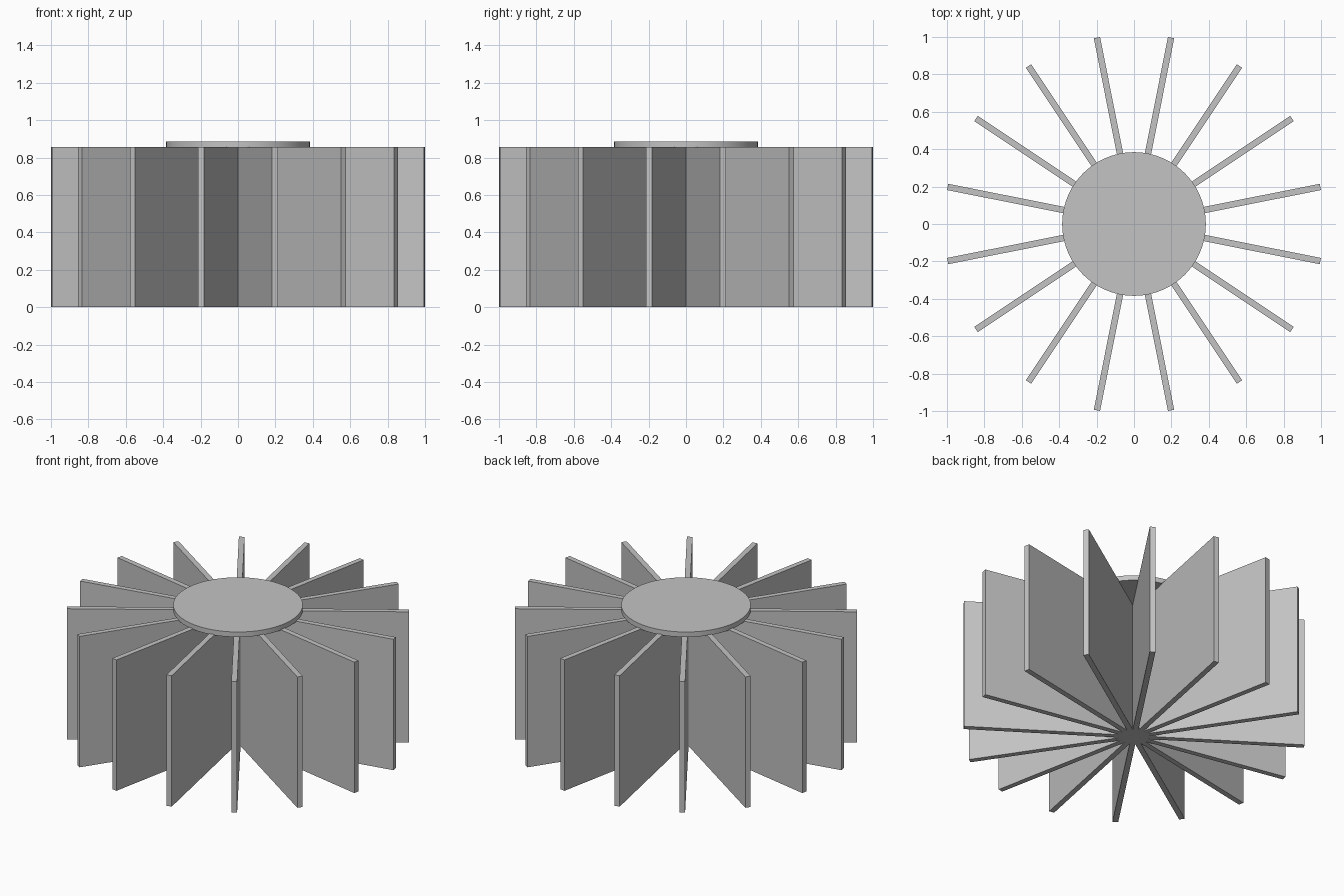
import bpy
from math import radians
from mathutils import Matrix

old = bpy.data.objects.get("Cube")
if old:
    bpy.data.objects.remove(old, do_unlink=True)

FINS = 16
FIN_LENGTH, FIN_THICK, FIN_HEIGHT = 1.016, 0.034, 0.857
DISC_RADIUS, DISC_BOTTOM, DISC_TOP = 0.384, 0.853, 0.886

# Single grey material
grey = bpy.data.materials.new("light grey")
grey.use_nodes = True
colour = (0.55, 0.55, 0.55, 1)
grey.diffuse_color = colour
grey.node_tree.nodes["Principled BSDF"].inputs["Base Color"].default_value = colour

# Radial fins, each running from the centre axis outwards
for i in range(FINS):
    turn = Matrix.Rotation(radians(360 / FINS * (i + 0.5)), 4, "Z")
    bpy.ops.mesh.primitive_cube_add(size=1)
    fin = bpy.context.object
    fin.name = f"fin_{i + 1}"
    fin.data.transform(
        turn
        @ Matrix.Translation((FIN_LENGTH / 2, 0, FIN_HEIGHT / 2))
        @ Matrix.Diagonal((FIN_LENGTH, FIN_THICK, FIN_HEIGHT, 1))
    )
    fin.data.materials.append(grey)

# Thin round cap, slightly sunk into the fin tops
bpy.ops.mesh.primitive_cylinder_add(
    vertices=96,
    radius=DISC_RADIUS,
    depth=DISC_TOP - DISC_BOTTOM,
    location=(0, 0, (DISC_TOP + DISC_BOTTOM) / 2),
)
disc = bpy.context.object
disc.name = "top_disc"
disc.data.materials.append(grey)
bpy.ops.object.shade_smooth_by_angle(angle=radians(30))
